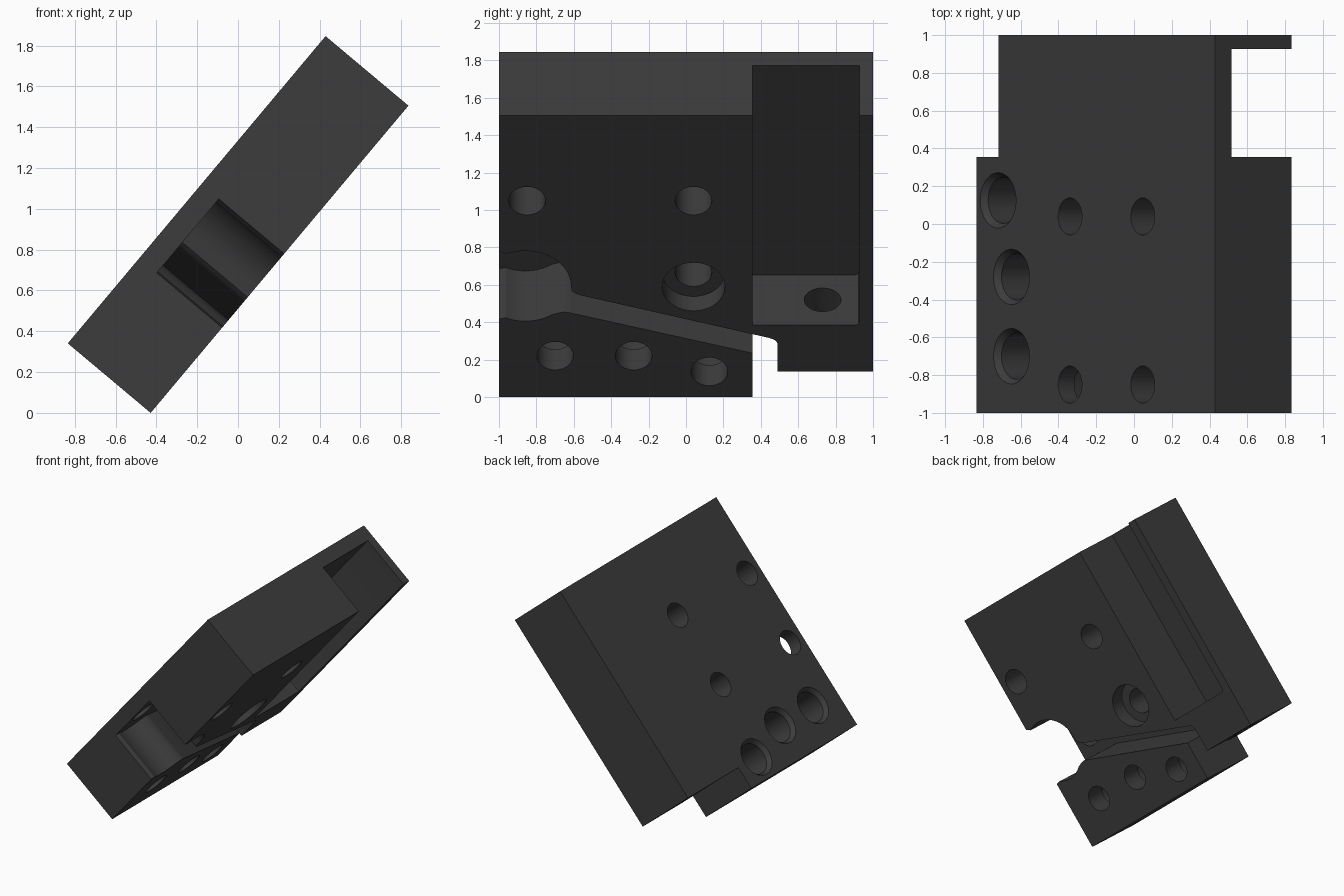
import bpy, bmesh, math

if "Cube" in bpy.data.objects:
    bpy.data.objects.remove(bpy.data.objects["Cube"])

TILT = math.radians(50)
L, T = 1.965, 0.53           # plate length (s) and thickness (t)
DEPTH = 0.418                # depth of the milled recesses

metal = bpy.data.materials.new("dark_grey")
metal.diffuse_color = (0.045, 0.045, 0.045, 1)
metal.use_nodes = True
metal.node_tree.nodes["Principled BSDF"].inputs["Base Color"].default_value = metal.diffuse_color


def prism(name, outline, t0, t1):
    """Extrude an outline of (s, y) points from t0 to t1."""
    bm = bmesh.new()
    low = bm.faces.new([bm.verts.new((s, y, t0)) for s, y in outline])
    ext = bmesh.ops.extrude_face_region(bm, geom=[low])
    for v in ext["geom"]:
        if isinstance(v, bmesh.types.BMVert):
            v.co.z = t1
    bmesh.ops.recalc_face_normals(bm, faces=bm.faces)
    me = bpy.data.meshes.new(name)
    bm.to_mesh(me)
    bm.free()
    ob = bpy.data.objects.new(name, me)
    bpy.context.collection.objects.link(ob)
    return ob


def box(name, s0, s1, y0, y1, t0, t1):
    return prism(name, [(s0, y0), (s1, y0), (s1, y1), (s0, y1)], t0, t1)


def cone(s, y, r0, r1, t0, t1):
    bpy.ops.mesh.primitive_cone_add(vertices=48, radius1=r0, radius2=r1,
                                    depth=t1 - t0, location=(s, y, (t0 + t1) / 2))
    return bpy.context.object


def cut(cutter):
    mod = plate.modifiers.new("cut", 'BOOLEAN')
    mod.operation, mod.solver, mod.object = 'DIFFERENCE', 'EXACT', cutter
    bpy.context.view_layer.objects.active = plate
    bpy.ops.object.modifier_apply(modifier=mod.name)
    bpy.data.objects.remove(cutter)


def arc(a0, a1, n, s=0.775, y=-0.86, r=0.245):
    angles = [math.radians(a0 + (a1 - a0) * i / n) for i in range(n + 1)]
    return [(s + r * math.sin(a), y + r * math.cos(a)) for a in angles]


# Plate with a stepped lower edge
plate = prism("mounting_plate", [(0, -1), (L, -1), (L, 1), (0.18, 1),
                                 (0.18, 0.355), (0, 0.355)], 0, T)

# Round recess running into a slanted slot that opens at the lower edge
slot = [(1.018, -1.1), (1.018, -1.0)] + arc(115, 0, 20)
slot += [(0.74, -0.61), (0.722, -0.59), (0.711, -0.565), (0.413, 0.445),
         (0.402, 0.47), (0.388, 0.484), (0.37, 0.49), (-0.1, 0.49),
         (-0.1, 0.355), (0.307, 0.355), (0.588, -0.62), (0.594, -0.65), (0.588, -0.68)]
slot += arc(-55, -115, 12) + [(0.545, -1.0), (0.545, -1.1)]
cut(prism("slot_cutter", slot, -0.1, DEPTH))

# Long pocket open at the upper end
cut(prism("pocket_cutter", [(0.503, 0.355), (L + 0.1, 0.355), (L + 0.1, 0.927),
                            (0.525, 0.927), (0.509, 0.921), (0.503, 0.905)], -0.1, DEPTH))

# Plain through holes
for s, y in ((1.37, -0.85), (1.37, 0.04), (0.77, -0.85), (0.77, 0.04)):
    cut(cone(s, y, 0.098, 0.098, -0.1, T + 0.1))

# Counterbore on the underside
cut(cone(0.77, 0.04, 0.168, 0.168, -0.1, 0.12))

# Stepped holes along the lower edge, chamfered on the upper side
for s, y in ((0.288, -0.7), (0.288, -0.28), (0.178, 0.125)):
    cut(cone(s, y, 0.098, 0.098, -0.1, T + 0.1))
    cut(cone(s, y, 0.122, 0.122, 0.17, T + 0.1))
    cut(cone(s, y, 0.121, 0.173, T - 0.035, T + 0.035))

# Lengthwise hole from the pocket end to the lower edge
bore = cone(0.35, 0.73, 0.098, 0.098, 0, 0.6)
bore.location = (0.34, 0.73, 0.21)
bore.rotation_euler.y = math.pi / 2
bpy.context.view_layer.update()
cut(bore)

# Finish: colour, sharp-edged smoothing, tilt
plate.data.materials.clear()
plate.data.materials.append(metal)
for p in plate.data.polygons:
    p.material_index = 0
bpy.ops.object.select_all(action='DESELECT')
plate.select_set(True)
bpy.context.view_layer.objects.active = plate
bpy.ops.object.shade_smooth_by_angle(angle=math.radians(25))
plate.rotation_euler.y = -TILT
plate.location = (-0.428, 0, 0)
